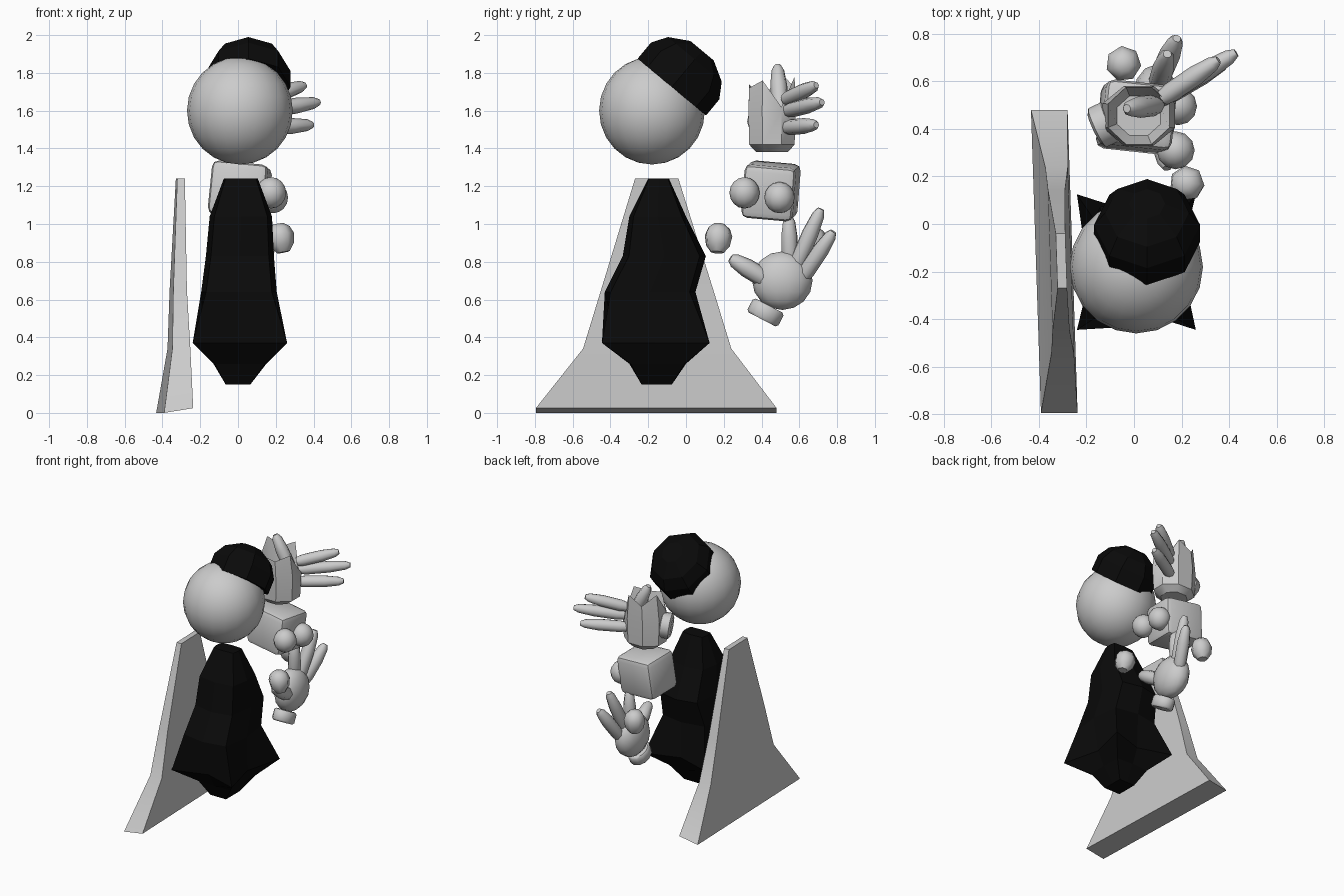
import bpy, bmesh, math
from mathutils import Vector, Matrix

if "Cube" in bpy.data.objects:
    bpy.data.objects.remove(bpy.data.objects["Cube"])


def material(name, value):
    m = bpy.data.materials.new(name)
    m.diffuse_color = (value, value, value, 1)
    m.use_nodes = True
    m.node_tree.nodes["Principled BSDF"].inputs["Base Color"].default_value = m.diffuse_color
    return m


GREY = material("light grey", 0.6)
BLACK = material("black", 0.003)


def finish(name, bm, mat, angle=None):
    bmesh.ops.recalc_face_normals(bm, faces=bm.faces)
    me = bpy.data.meshes.new(name)
    bm.to_mesh(me)
    bm.free()
    ob = bpy.data.objects.new(name, me)
    bpy.context.collection.objects.link(ob)
    me.materials.append(mat)
    if angle:
        bpy.ops.object.select_all(action='DESELECT')
        ob.select_set(True)
        bpy.context.view_layer.objects.active = ob
        bpy.ops.object.shade_smooth_by_angle(angle=math.radians(angle))
    return ob


def loft(name, rings, mat, angle=None, cap_end=True):
    bm = bmesh.new()
    vs = [[bm.verts.new(p) for p in r] for r in rings]
    n = len(vs[0])
    for a, b in zip(vs, vs[1:]):
        for i in range(n):
            j = (i + 1) % n
            bm.faces.new((a[i], a[j], b[j], b[i]))
    bm.faces.new(vs[0])
    if cap_end:
        bm.faces.new(vs[-1])
    return finish(name, bm, mat, angle)


def ball(name, centre, size, mat, u=20, v=12, angle=60):
    bm = bmesh.new()
    bmesh.ops.create_uvsphere(bm, u_segments=u, v_segments=v, radius=1)
    bmesh.ops.scale(bm, vec=size, verts=bm.verts)
    bmesh.ops.translate(bm, vec=centre, verts=bm.verts)
    return finish(name, bm, mat, angle)


def tube(name, a, b, profile, mat, sides=8, squash=1.0):
    """Rounded shape from a to b; profile holds (fraction along, radius)."""
    a, b = Vector(a), Vector(b)
    q = (b - a).to_track_quat('Z', 'Y')
    rings = []
    for t, r in profile:
        rings.append([a.lerp(b, t) + q @ Vector((r * squash * math.cos(k * math.tau / sides),
                                                 r * math.sin(k * math.tau / sides), 0))
                      for k in range(sides)])
    return loft(name, rings, mat, 50)


def finger(name, a, b, r):
    tube(name, a, b, [(0, r * .8), (.15, r), (.6, r), (.9, r * .75), (1, r * .4)], GREY)


# Head
ball("head", (0.01, -0.18, 1.6), (0.28, 0.28, 0.285), GREY)

# Hair cap, tilted towards the back of the head
n, v = Vector((0, .64, .77)), Vector((0, .77, -.64))
rings = []
for h, r in [(0, .235), (.11, .235), (.19, .185), (.25, .08)]:
    rings.append([Vector((.055, -.075, 1.725)) + n * h
                  + Vector((1, 0, 0)) * r * .95 * math.cos(k * math.tau / 8)
                  + v * r * math.sin(k * math.tau / 8) for k in range(8)])
loft("hair", rings, BLACK)

# Robe: square flared hem, rounder towards the shoulders
# rows: z, centre x, centre y, half width, half depth, corner factor, side factor
rows = [(.15, 0, -.155, .065, .08, 1, 1), (.26, .01, -.15, .14, .15, .95, 1),
        (.37, .01, -.16, .25, .285, 1, .72), (.64, .005, -.19, .2, .24, .87, 1),
        (.83, .01, -.115, .18, .22, .85, 1), (1.04, .015, -.15, .165, .15, .85, 1),
        (1.24, .015, -.145, .09, .055, .9, 1)]
rings = []
for z, cx, cy, hx, hy, k, s in rows:
    pts = [(s, 0), (k, k), (0, s), (-k, k), (-s, 0), (-k, -k), (0, -s), (k, -k)]
    rings.append([(cx + px * hx, cy + py * hy, z) for px, py in pts])
loft("robe", rings, BLACK)

# Cape: thin standing panel with a spreading foot
# rows: z, y from, y to, x from, x to, rise of the inner edge
rings = []
for z, y0, y1, x0, x1, rise in [(0, -.795, .48, -.412, -.258, .025),
                                (.34, -.545, .24, -.36, -.265, 0),
                                (.65, -.45, .145, -.352, -.28, 0),
                                (1.24, -.27, -.04, -.325, -.285, 0)]:
    rings.append([(x - .033 * (y + .16), y, z + (rise if x == x1 else 0))
                  for x, y in [(x0, y0), (x1, y0), (x1, y1), (x0, y1)]])
loft("cape", rings, GREY, 30)

# Upper hand: open cup-like palm with a torn rim
cx, cy = .02, .455
rims = [1.62, 1.78, 1.72, 1.80, 1.66, 1.74, 1.72, 1.76]


def cup(z, rx, ry):
    return [(cx + rx * math.cos((k + .5) * math.tau / 8),
             cy + ry * math.sin((k + .5) * math.tau / 8),
             z[k] if isinstance(z, list) else z) for k in range(8)]


loft("upper_palm", [cup(1.38, .10, .09), cup(1.42, .155, .13), cup(1.6, .165, .135),
                    cup(rims, .14, .13), cup(1.6, .1, .09)], GREY, 35)
finger("upper_thumb", (.10, .50, 1.58), (-.03, .485, 1.84), .045)
for i, (a, b) in enumerate([((.12, .53, 1.66), (.355, .69, 1.735)),
                            ((.13, .54, 1.60), (.43, .72, 1.645)),
                            ((.12, .53, 1.51), (.395, .69, 1.525))]):
    finger("upper_finger_%d" % i, a, b, .042)
tube("upper_cuff", (-.165, .40, 1.54), (-.09, .435, 1.55),
     [(0, .07), (.15, .09), (.85, .09), (1, .07)], GREY, 12)

# Middle hand: closed fist block with two knuckle balls
bm = bmesh.new()
bmesh.ops.create_cube(bm, size=1)
bmesh.ops.scale(bm, vec=(.30, .275, .285), verts=bm.verts)
bmesh.ops.bevel(bm, geom=bm.edges[:], offset=.035, segments=2, affect='EDGES', profile=.5)
rot = Matrix.Rotation(-.08, 4, 'X') @ Matrix.Rotation(.1, 4, 'Y') @ Matrix.Rotation(-.1, 4, 'Z')
bmesh.ops.transform(bm, matrix=Matrix.Translation((.01, .45, 1.175)) @ rot, verts=bm.verts)
finish("fist", bm, GREY, 40)
for i, c in enumerate([(.175, .31, 1.165), (.185, .495, 1.14)]):
    ball("knuckle_%d" % i, c, (.08, .08, .083), GREY, 12, 8)

# Lower hand: round palm, raised fingers and a cuff
ball("lower_palm", (.09, .51, .70), (.10, .16, .155), GREY, 14, 8)
for i, (a, b, r) in enumerate([((.08, .55, .78), (.09, .545, 1.04), .045),
                               ((.10, .575, .76), (.14, .715, 1.08), .045),
                               ((.11, .62, .72), (.18, .78, .96), .045),
                               ((.11, .45, .69), (.14, .235, .82), .05)]):
    finger("lower_finger_%d" % i, a, b, r)
bpy.data.objects["lower_finger_0"].data.transform(
    Matrix.Translation((0, -.0, 0)))
tube("lower_cuff", (.09, .402, .495), (.09, .44, .568),
     [(0, .08), (.15, .092), (.85, .092), (1, .08)], GREY, 12, .8)

# Two loose faceted lumps beside the hands
for i, (a, b) in enumerate([((.24, .165, .85), (.21, .175, 1.0)),
                            ((-.05, .68, .82), (-.04, .67, .98))]):
    tube("lump_%d" % i, a, b, [(0, .035), (.25, .065), (.6, .075), (.85, .06), (1, .03)], GREY, 7)
